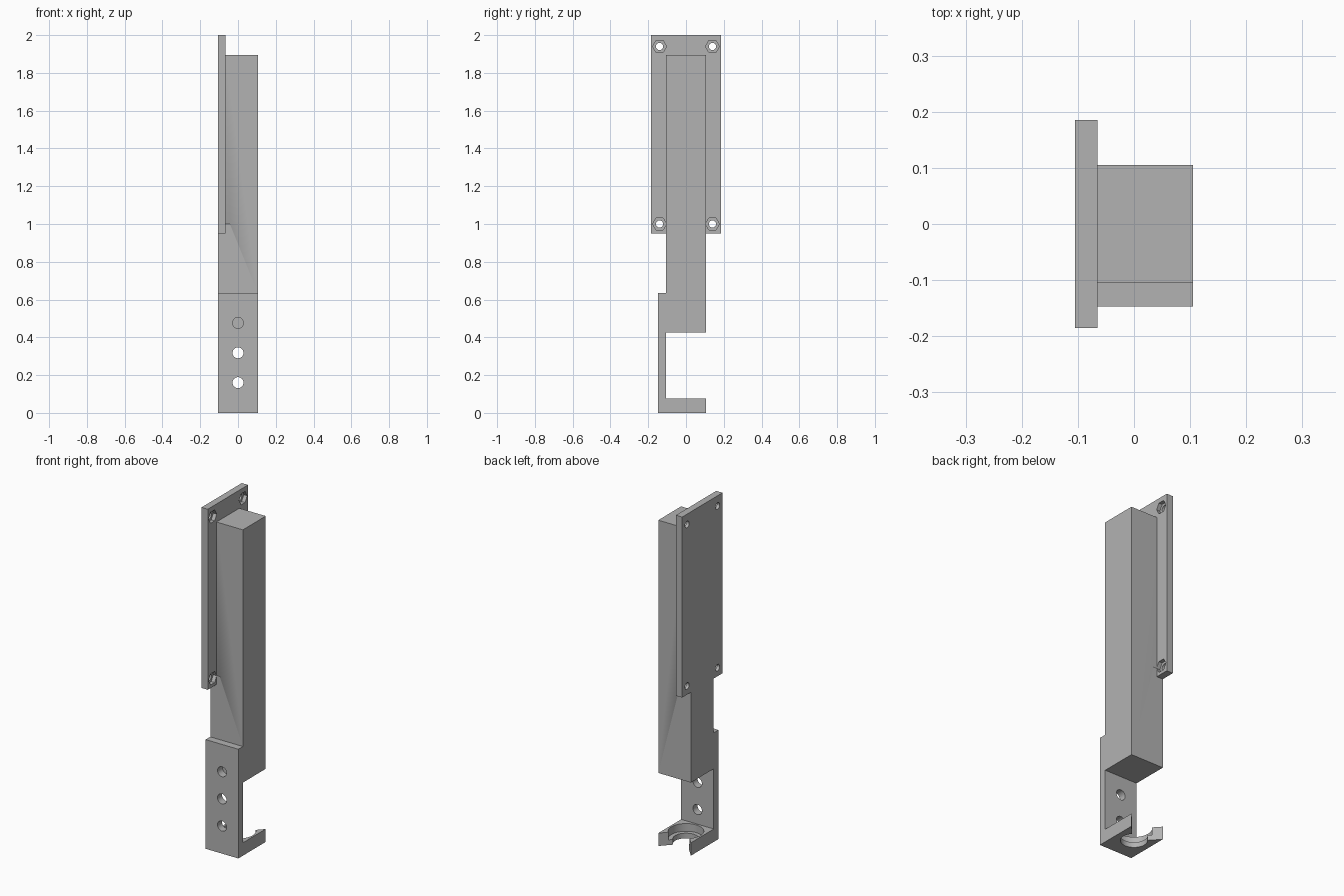
import bpy, bmesh, math
from mathutils import Matrix

if "Cube" in bpy.data.objects:
    bpy.data.objects.remove(bpy.data.objects["Cube"], do_unlink=True)

grey = bpy.data.materials.new("plain grey")
grey.use_nodes = True
colour = (0.45, 0.45, 0.45, 1)
grey.diffuse_color = colour
grey.node_tree.nodes["Principled BSDF"].inputs["Base Color"].default_value = colour


def finish(bm, name):
    bmesh.ops.recalc_face_normals(bm, faces=bm.faces)
    mesh = bpy.data.meshes.new(name)
    bm.to_mesh(mesh)
    bm.free()
    mesh.materials.append(grey)
    obj = bpy.data.objects.new(name, mesh)
    bpy.context.collection.objects.link(obj)
    return obj


def prism(name, points, depth):
    """Extrude a closed outline of 3D points along a vector."""
    bm = bmesh.new()
    face = bm.faces.new([bm.verts.new(p) for p in points])
    new = bmesh.ops.extrude_face_region(bm, geom=[face])["geom"]
    bmesh.ops.translate(bm, vec=depth,
                        verts=[v for v in new if isinstance(v, bmesh.types.BMVert)])
    return finish(bm, name)


def cylinder(name, centre, radius, length, axis="Z", sides=48):
    bm = bmesh.new()
    bmesh.ops.create_cone(bm, cap_ends=True, segments=sides, radius1=radius,
                          radius2=radius, depth=length)
    turn = {"X": Matrix.Rotation(math.pi / 2, 4, "Y"),
            "Y": Matrix.Rotation(math.pi / 2, 4, "X"),
            "Z": Matrix.Identity(4)}[axis]
    bmesh.ops.transform(bm, matrix=Matrix.Translation(centre) @ turn, verts=bm.verts)
    return finish(bm, name)


def combine(target, tool, operation):
    """Apply a boolean and discard the tool."""
    tool.hide_render = True
    mod = target.modifiers.new(tool.name, "BOOLEAN")
    mod.operation, mod.solver, mod.object = operation, "EXACT", tool
    bpy.ops.object.select_all(action="DESELECT")
    bpy.context.view_layer.objects.active = target
    target.select_set(True)
    bpy.ops.object.modifier_apply(modifier=mod.name)
    bpy.data.objects.remove(tool, do_unlink=True)


# Housing with hooked bracket: one side profile swept across the width
half = 0.105
front = -0.147
profile = [(front, 0), (half, 0), (half, 0.075), (-half, 0.075), (-half, 0.425),
           (half, 0.425), (half, 1.895), (-half, 1.895), (-half, 0.635), (front, 0.635)]
holder = prism("holder_body", [(-half, y, z) for y, z in profile], (2 * half, 0, 0))

# Mounting plate flush with the side
plate_y, plate_low, plate_high = 0.185, 0.95, 2.0
plate = prism("mounting_plate",
              [(-half, -plate_y, plate_low), (-half, plate_y, plate_low),
               (-half, plate_y, plate_high), (-half, -plate_y, plate_high)], (0.04, 0, 0))
combine(holder, plate, "UNION")

# Bolt holes and hexagonal nut pockets in the plate corners
for y in (-0.14, 0.14):
    for z in (1.0, 1.94):
        combine(holder, cylinder("bolt_hole", (-0.085, y, z), 0.019, 0.1, "X", 32), "DIFFERENCE")
        combine(holder, cylinder("nut_pocket", (-0.065, y, z), 0.037, 0.044, "X", 6), "DIFFERENCE")

# Row of holes in the bracket wall; the top one stops in the housing
for z in (0.16, 0.318, 0.476):
    combine(holder, cylinder("wall_hole", (0, front, z), 0.029, 0.09, "Y"), "DIFFERENCE")

# Stepped round seat in the foot, with a flared mouth at the back
combine(holder, cylinder("seat_bore", (0, 0, 0.04), 0.07, 0.14), "DIFFERENCE")
combine(holder, cylinder("seat_recess", (0, 0, 0.08), 0.094, 0.1), "DIFFERENCE")
mouth = prism("seat_mouth", [(-0.05, 0.045, -0.05), (0.05, 0.045, -0.05),
                             (0.114, 0.115, -0.05), (-0.114, 0.115, -0.05)], (0, 0, 0.2))
combine(holder, mouth, "DIFFERENCE")

bpy.ops.object.select_all(action="DESELECT")
holder.select_set(True)
bpy.context.view_layer.objects.active = holder
bpy.ops.object.shade_smooth_by_angle(angle=math.radians(30))
